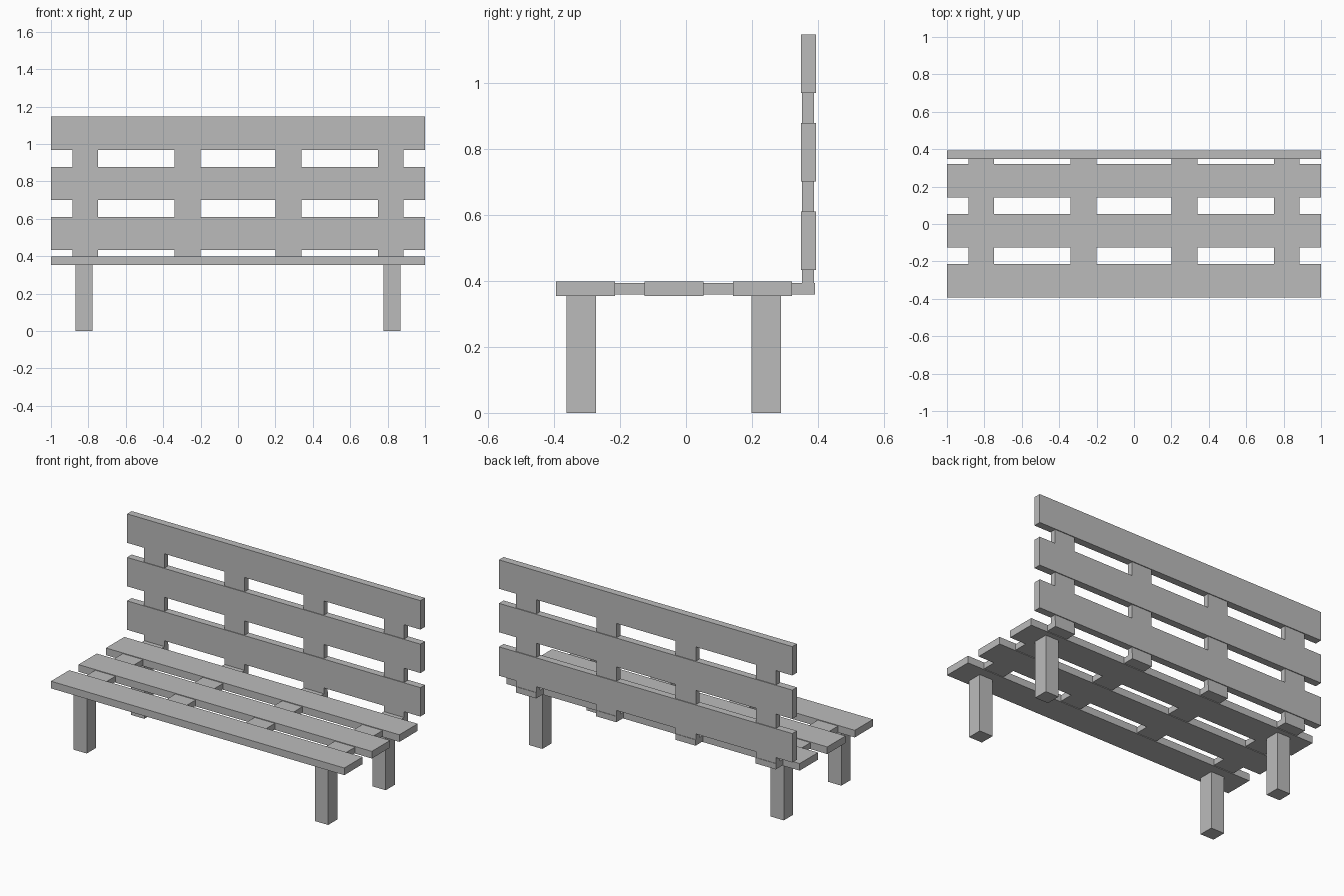
import bpy
import bmesh

cube = bpy.data.objects.get("Cube")
if cube:
    bpy.data.objects.remove(cube, do_unlink=True)

grey = bpy.data.materials.new("plain grey")
grey.use_nodes = True
colour = (0.5, 0.5, 0.5, 1)
grey.diffuse_color = colour
grey.node_tree.nodes["Principled BSDF"].inputs["Base Color"].default_value = colour


def prism(name, profile, x, width):
    """Extrude a (y, z) profile along x, centred on x."""
    bm = bmesh.new()
    face = bm.faces.new([bm.verts.new((x - width / 2, y, z)) for y, z in profile])
    new = bmesh.ops.extrude_face_region(bm, geom=[face])["geom"]
    moved = [v for v in new if isinstance(v, bmesh.types.BMVert)]
    bmesh.ops.translate(bm, verts=moved, vec=(width, 0, 0))
    bmesh.ops.recalc_face_normals(bm, faces=bm.faces)
    mesh = bpy.data.meshes.new(name)
    bm.to_mesh(mesh)
    bm.free()
    mesh.materials.append(grey)
    obj = bpy.data.objects.new(name, mesh)
    bpy.context.collection.objects.link(obj)
    return obj


def box(name, x, width, y0, y1, z0, z1):
    return prism(name, [(y0, z0), (y1, z0), (y1, z1), (y0, z1)], x, width)


# Slats of the seat and the backrest
SLAT, PITCH = 0.178, 0.268
for i in range(3):
    y = -0.393 + i * PITCH
    box(f"seat_slat_{i + 1}", 0, 2, y, y + SLAT, 0.354, 0.398)
    z = 0.432 + i * PITCH
    box(f"back_slat_{i + 1}", 0, 2, 0.348, 0.393, z, z + SLAT)

# L-shaped supports running inside the slats
support = [(-0.30, 0.358), (0.391, 0.358), (0.391, 0.394), (0.388, 0.394),
           (0.388, 1.06), (0.352, 1.06), (0.352, 0.394), (-0.30, 0.394)]
for i, x in enumerate((-0.817, -0.27, 0.27, 0.817)):
    prism(f"support_{i + 1}", support, x, 0.138)

# Legs
for side, x in (("right", -0.823), ("left", 0.823)):
    for end, y in (("front", -0.317), ("rear", 0.243)):
        box(f"{end}_{side}_leg", x, 0.091, y - 0.045, y + 0.045, 0, 0.356)
